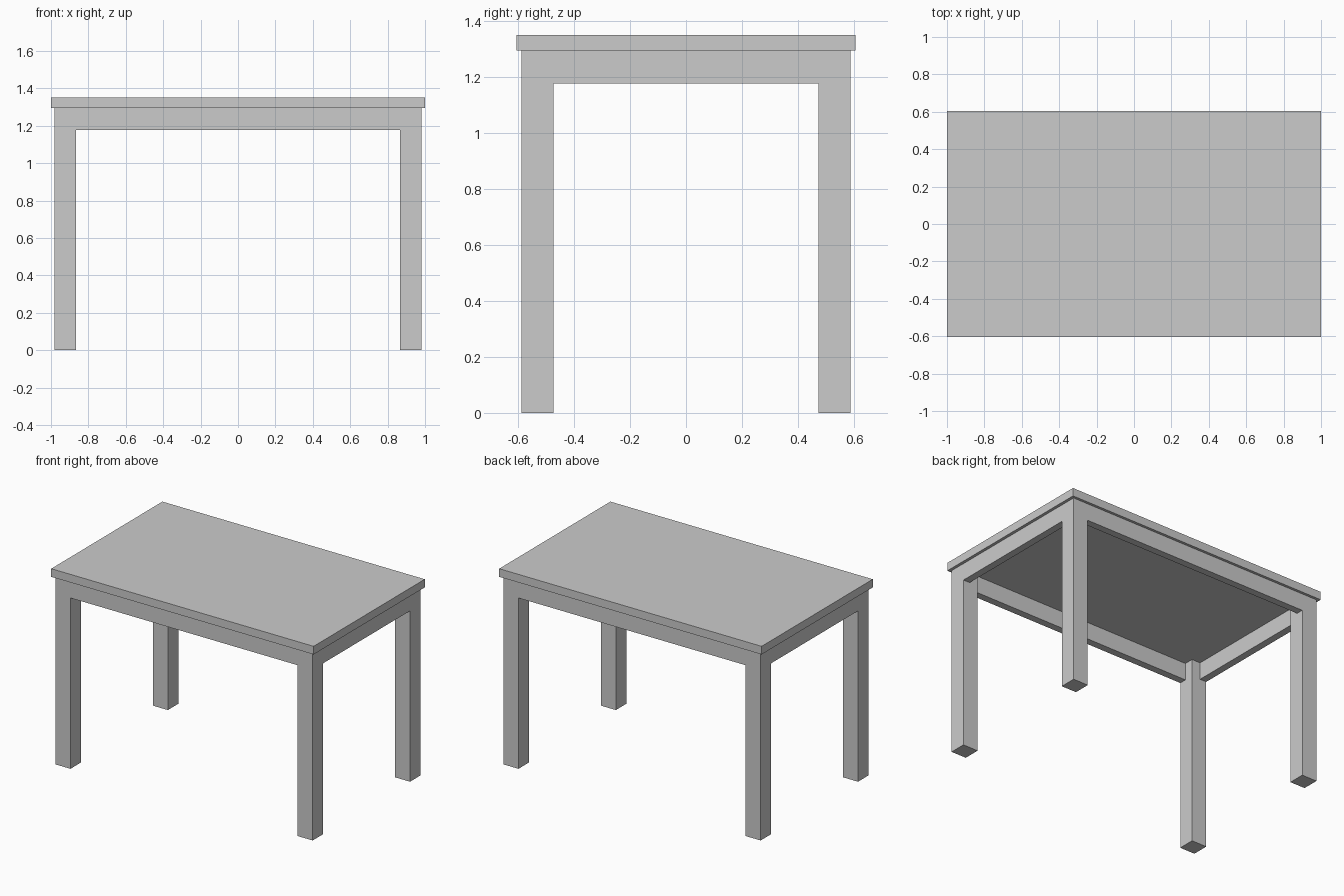
import bpy

if "Cube" in bpy.data.objects:
    bpy.data.objects.remove(bpy.data.objects["Cube"])


def box(name, lo, hi):
    """Axis-aligned box between two corners."""
    bpy.ops.mesh.primitive_cube_add(size=1, location=[(a + b) / 2 for a, b in zip(lo, hi)])
    ob = bpy.context.object
    ob.name = name
    ob.scale = [b - a for a, b in zip(lo, hi)]
    bpy.ops.object.transform_apply(location=False, rotation=False, scale=True)
    return ob


TOP_X, TOP_Y = 1.0, 0.605        # tabletop half sizes
LEG_X, LEG_Y = 0.98, 0.587       # outer faces of the legs
LEG = 0.114                      # leg width
APRON = 0.05                     # apron thickness
Z_APRON, Z_UNDER, Z_TOP = 1.177, 1.294, 1.35
IN_X, IN_Y = LEG_X - LEG, LEG_Y - LEG

# Tabletop
box("tabletop", (-TOP_X, -TOP_Y, Z_UNDER), (TOP_X, TOP_Y, Z_TOP))

# Square legs at the corners
for sx, side in ((-1, "left"), (1, "right")):
    for sy, end in ((-1, "front"), (1, "back")):
        cx, cy, h = sx * (LEG_X - LEG / 2), sy * (LEG_Y - LEG / 2), LEG / 2
        box(f"{end}_{side}_leg", (cx - h, cy - h, 0), (cx + h, cy + h, Z_UNDER))

# Aprons between the legs, flush with their outer faces
for s, long_name, short_name in ((-1, "front", "left"), (1, "back", "right")):
    cy = s * (LEG_Y - APRON / 2)
    box(f"{long_name}_apron", (-IN_X, cy - APRON / 2, Z_APRON), (IN_X, cy + APRON / 2, Z_UNDER))
    cx = s * (LEG_X - APRON / 2)
    box(f"{short_name}_apron", (cx - APRON / 2, -IN_Y, Z_APRON), (cx + APRON / 2, IN_Y, Z_UNDER))
